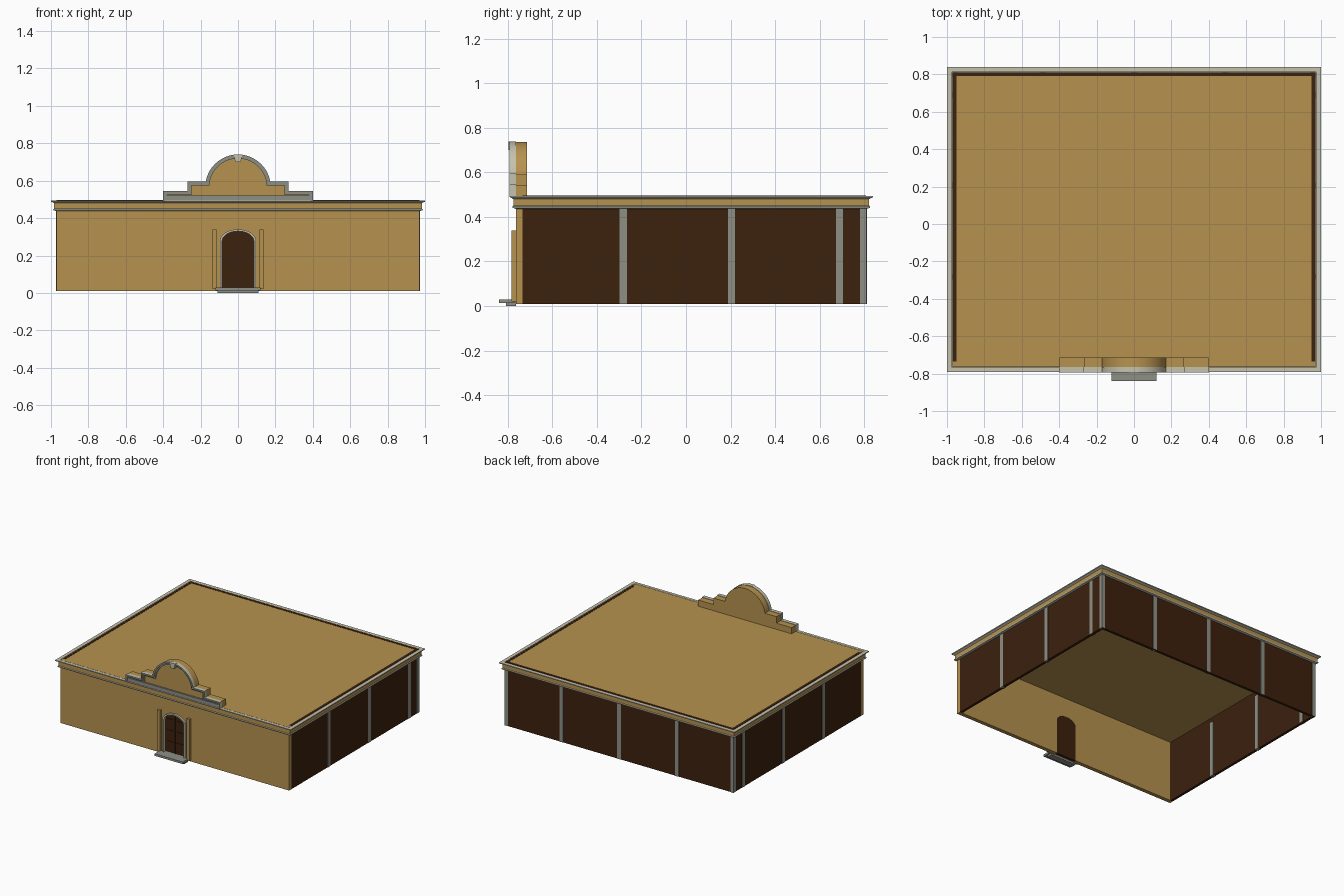
import bpy, bmesh, math

if "Cube" in bpy.data.objects:
    bpy.data.objects.remove(bpy.data.objects["Cube"])


def mat(name, c):
    m = bpy.data.materials.new(name)
    m.diffuse_color = (*c, 1)
    m.use_nodes = True
    m.node_tree.nodes["Principled BSDF"].inputs["Base Color"].default_value = m.diffuse_color
    return m


TAN = mat("ochre plaster", (0.47, 0.288, 0.078))
BROWN = mat("dark brown", (0.045, 0.015, 0.004))
GREY = mat("stone grey", (0.27, 0.28, 0.24))
CREAM = mat("pale stone", (0.56, 0.54, 0.42))


def make(name, bm, mats):
    bmesh.ops.recalc_face_normals(bm, faces=bm.faces)
    me = bpy.data.meshes.new(name)
    bm.to_mesh(me)
    bm.free()
    for m in mats:
        me.materials.append(m)
    me.shade_smooth()
    me.set_sharp_from_angle(angle=math.radians(30))
    ob = bpy.data.objects.new(name, me)
    bpy.context.collection.objects.link(ob)
    return ob


def box(name, x0, x1, y0, y1, z0, z1, m):
    bm = bmesh.new()
    bmesh.ops.create_cube(bm, size=1)
    for v in bm.verts:
        v.co = (x0 if v.co.x < 0 else x1, y0 if v.co.y < 0 else y1, z0 if v.co.z < 0 else z1)
    return make(name, bm, [m])


def prism(name, pts, y0, y1, m):
    """Front-facing (x, z) outline extruded from y0 to y1."""
    bm = bmesh.new()
    f = bm.faces.new([bm.verts.new((x, y0, z)) for x, z in pts])
    r = bmesh.ops.extrude_face_region(bm, geom=[f])
    for v in r["geom"]:
        if isinstance(v, bmesh.types.BMVert):
            v.co.y = y1
    if not f.is_valid or len(bm.faces) < len(pts) + 2:
        bm.faces.new([v for v in bm.verts if abs(v.co.y - y0) < 1e-6][:len(pts)])
    return make(name, bm, [m])


def moulding(name, outer, inner, y0, y1, mats):
    """Band between two outlines; front uses mats[0], edges use mats[1]."""
    bm = bmesh.new()
    rows = [[bm.verts.new((x, y, z)) for x, z in pts]
            for pts, y in ((outer, y1), (outer, y0), (inner, y0), (inner, y1))]
    for i in range(len(outer) - 1):
        for k in range(4):
            a, b = rows[k], rows[(k + 1) % 4]
            f = bm.faces.new((a[i], a[i + 1], b[i + 1], b[i]))
            f.material_index = 0 if k == 1 else 1
    bm.faces.new([r[0] for r in rows])
    bm.faces.new([r[-1] for r in rows])
    return make(name, bm, mats)


def arch(w, spring, top, base, n=20):
    pts = [(w, base)]
    for i in range(n + 1):
        a = math.pi * i / n
        pts.append((w * math.cos(a), spring + (top - spring) * math.sin(a)))
    return pts + [(-w, base)]


def gable(d, base=0.49, n=32):
    """Stepped and arched parapet outline, inset by d."""
    r, cz = 0.175 - d, 0.565
    a0 = math.asin((0.03 - d) / r)
    half = [(0.40 - d, base), (0.40 - d, 0.545 - d), (0.27 - d, 0.545 - d), (0.27 - d, 0.595 - d)]
    arc = [a0 + (math.pi - 2 * a0) * i / n for i in range(n + 1)]
    return half + [(r * math.cos(a), cz + r * math.sin(a)) for a in arc] + [(-x, z) for x, z in half[::-1]]


# building shell
X, YF, YB = 0.97, -0.765, 0.81
hole = arch(0.085, 0.275, 0.33, 0.01)
prism("front_wall", [(X, 0.01), (X, 0.48), (-X, 0.48), (-X, 0.01)] + hole[::-1], YF, -0.735, TAN)
for s, side in ((1, "right"), (-1, "left")):
    a, b = sorted((s * 0.95, s * X))
    box(side + "_wall", a, b, -0.735, YB, 0.01, 0.496, BROWN)
box("back_wall", -0.95, 0.95, 0.79, YB, 0.01, 0.496, BROWN)
box("roof", -X, X, YF, YB, 0.478, 0.4945, TAN)

# posts on the side and back walls
for s, side in ((1, "right"), (-1, "left")):
    for i, y in enumerate((-0.282, 0.205, 0.69)):
        a, b = sorted((s * 0.945, s * 0.973))
        box(f"{side}_post_{i}", a, b, y - 0.016, y + 0.016, 0.01, 0.44, GREY)
    a, b = sorted((s * 0.945, s * 0.972))
    box(f"{side}_corner_post", a, b, 0.782, 0.812, 0.01, 0.44, GREY)
for i, x in enumerate((-0.49, 0, 0.49)):
    box(f"back_post_{i}", x - 0.016, x + 0.016, 0.785, 0.813, 0.01, 0.44, GREY)

# cornice swept round the building: (offset, height, material of the next face)
prof = [(0, 0.437, 1), (0.016, 0.441, 1), (0.018, 0.448, 1), (0.013, 0.451, 0), (0.013, 0.480, 1),
        (0.019, 0.484, 1), (0.03, 0.488, 1), (0.03, 0.495, 1), (0.003, 0.495, 1)]
bm = bmesh.new()
rings = [[bm.verts.new(p) for p in ((-X - o, YF - o * 0.85, z), (X + o, YF - o * 0.85, z),
                                    (X + o, YB + o, z), (-X - o, YB + o, z))] for o, z, _ in prof]
for k in range(len(prof) - 1):
    for i in range(4):
        j = (i + 1) % 4
        f = bm.faces.new((rings[k][i], rings[k][j], rings[k + 1][j], rings[k + 1][i]))
        f.material_index = prof[k][2]
make("cornice", bm, [TAN, CREAM])

# parapet gable with layered moulding and keystone
prism("gable_body", gable(0.003), -0.775, -0.715, TAN)
moulding("gable_outer_moulding", gable(0), gable(0.012), -0.793, -0.765, [GREY, CREAM])
moulding("gable_inner_moulding", gable(0.012), gable(0.021), -0.785, -0.77, [GREY, CREAM])
box("gable_base_band", -0.388, 0.388, -0.787, -0.77, 0.49, 0.522, GREY)
prism("keystone", [(-0.014, 0.70), (0.014, 0.70), (0.024, 0.74), (-0.024, 0.74)], -0.797, -0.765, CREAM)

# doorway: arched frame, double door with raised panels
moulding("door_frame", arch(0.097, 0.277, 0.34, 0.03), arch(0.085, 0.275, 0.33, 0.03),
         -0.78, -0.755, [CREAM, CREAM])
prism("door", arch(0.086, 0.275, 0.331, 0.01), -0.755, -0.737, BROWN)
for s in (-1, 1):
    for i, (z0, z1) in enumerate(((0.045, 0.115), (0.13, 0.2), (0.215, 0.285))):
        a, b = sorted((s * 0.014, s * 0.07))
        box(f"door_panel_{s}_{i}", a, b, -0.759, -0.75, z0, z1, BROWN)
    a, b = sorted((s * 0.002, s * 0.008))
    box(f"door_stile_{s}", a, b, -0.759, -0.75, 0.03, 0.325, BROWN)
    # pilaster beside the doorway
    a, b = sorted((s * 0.114, s * 0.137))
    box(f"pilaster_{s}", a, b, -0.785, -0.76, 0.02, 0.34, TAN)

# entrance steps
box("upper_step", -0.12, 0.12, -0.84, -0.75, 0.014, 0.03, GREY)
box("lower_step", -0.11, 0.11, -0.81, -0.765, 0, 0.014, GREY)
